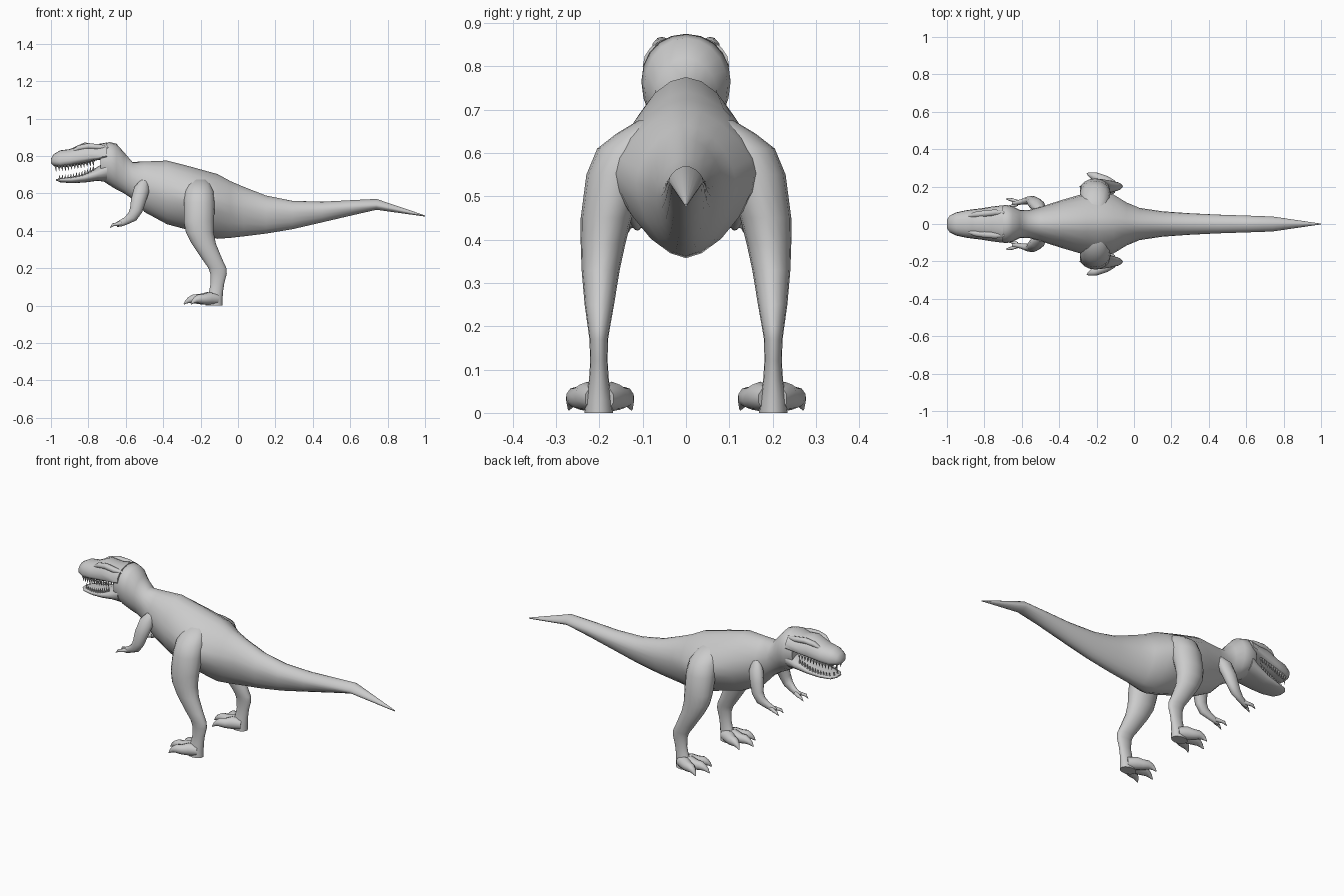
import bpy, bmesh, math
from mathutils import Vector


def skin(name, lofts, mirror=False, angle=50):
    """Make one object from several lofts; each loft is a list of rings of points."""
    bm = bmesh.new()
    for rings in lofts:
        vs = [[bm.verts.new(p) for p in r] for r in rings]
        n = len(vs[0])
        for a, b in zip(vs, vs[1:]):
            for i in range(n):
                j = (i + 1) % n
                bm.faces.new((a[i], a[j], b[j], b[i]))
        bm.faces.new(vs[0])
        bm.faces.new(vs[-1])
    bmesh.ops.recalc_face_normals(bm, faces=bm.faces)
    me = bpy.data.meshes.new(name)
    bm.to_mesh(me)
    bm.free()
    ob = bpy.data.objects.new(name, me)
    bpy.context.collection.objects.link(ob)
    if mirror:
        ob.modifiers.new("Mirror", 'MIRROR').use_axis = (False, True, False)
    bpy.ops.object.select_all(action='DESELECT')
    bpy.context.view_layer.objects.active = ob
    ob.select_set(True)
    bpy.ops.object.shade_smooth_by_angle(angle=math.radians(angle))
    return ob


def power(v, p):
    return math.copysign(abs(v) ** (2 / p), v)


def trunk(stations, n=20):
    """Upright rings along x: (x, top, bottom, height of widest point, half width, roundness)."""
    out = []
    for x, top, bot, mid, w, p in stations:
        ring = []
        for i in range(n):
            a = 2 * math.pi * i / n
            c, s = power(math.cos(a), p), power(math.sin(a), p)
            ring.append((x, w * c, mid + s * ((top - mid) if s > 0 else (mid - bot))))
        out.append(ring)
    return out


def column(levels, n=16):
    """Level rings up z: (z, x0, x1, y0, y1)."""
    return [[((x0 + x1) / 2 + (x1 - x0) / 2 * math.cos(2 * math.pi * i / n),
              (y0 + y1) / 2 + (y1 - y0) / 2 * math.sin(2 * math.pi * i / n), z)
             for i in range(n)] for z, x0, x1, y0, y1 in levels]


def tube(path, flat=1.0, n=10):
    """Rings along a path of (x, y, z, radius); flat scales the sideways width."""
    pts = [Vector(p[:3]) for p in path]
    out = []
    for k, p in enumerate(pts):
        t = (pts[min(k + 1, len(pts) - 1)] - pts[max(k - 1, 0)]).normalized()
        b = Vector((0, 1, 0))
        b = (b - t * b.dot(t)).normalized()
        a = t.cross(b)
        r = path[k][3]
        out.append([p + r * (a * math.cos(2 * math.pi * i / n)
                             + b * flat * math.sin(2 * math.pi * i / n)) for i in range(n)])
    return out


# Neck, torso and tail
skin("body", [trunk([
    (-0.735, .845, .675, .765, .085, 2.2),
    (-0.69, .875, .645, .765, .103, 2.1),
    (-0.65, .865, .62, .755, .096, 2),
    (-0.61, .82, .60, .72, .075, 2),
    (-0.565, .768, .57, .68, .074, 2),
    (-0.50, .77, .50, .64, .092, 1.9),
    (-0.38, .775, .435, .60, .13, 1.8),
    (-0.25, .742, .40, .57, .168, 1.6),
    (-0.19, .725, .38, .56, .178, 1.55),
    (-0.11, .703, .357, .55, .158, 1.6),
    (-0.04, .665, .362, .53, .115, 1.7),
    (0.03, .635, .37, .52, .086, 1.8),
    (0.15, .588, .385, .50, .068, 1.9),
    (0.29, .56, .408, .50, .058, 1.9),
    (0.45, .555, .445, .51, .05, 1.9),
    (0.60, .563, .48, .525, .045, 1.8),
    (0.74, .57, .512, .535, .04, 1.7),
    (1.0, .482, .476, .479, .002, 2)])])

# Head: skull with upper jaw
skin("upper_jaw", [trunk([
    (-1.0, .785, .76, .77, .022, 2),
    (-0.985, .81, .745, .772, .045, 2.2),
    (-0.95, .83, .738, .77, .062, 2.3),
    (-0.90, .836, .743, .775, .073, 2.2),
    (-0.865, .852, .748, .78, .078, 2.1),
    (-0.82, .872, .757, .785, .083, 2.1),
    (-0.76, .862, .776, .79, .093, 2.1),
    (-0.70, .872, .785, .80, .10, 2.1)])])

# Head: lower jaw
skin("lower_jaw", [trunk([
    (-0.972, .676, .668, .672, .025, 2),
    (-0.95, .681, .659, .673, .05, 2.4),
    (-0.89, .688, .654, .675, .064, 2.4),
    (-0.82, .703, .658, .685, .075, 2.3),
    (-0.75, .742, .667, .705, .088, 2.2),
    (-0.70, .775, .66, .73, .097, 2.1)])])

# Brow ridges
skin("brow_ridges", [tube([
    (-0.89, .04, .822, .006), (-0.85, .05, .843, .014), (-0.80, .056, .852, .016),
    (-0.74, .062, .847, .015), (-0.69, .06, .845, .008)], 1.1)], True)

# Teeth along both jaws
teeth = []
for k in range(13):
    f = k / 12
    y = .025 + .055 * f ** .4
    x, z, h = -.975 + .2 * f, .752 + .027 * max(0, f - .3), .034 - .012 * f
    teeth.append(tube([(x, y - .006, z, .007), (x + .003, y - .007, z - h, .001)], n=6))
    x, z = -.955 + .18 * f, .672 + .05 * f * f
    teeth.append(tube([(x, y - .01, z, .006), (x + .002, y - .01, z + .026, .001)], n=6))
skin("teeth", teeth, True)

# Hind legs
skin("hind_legs", [column([
    (.675, -.25, -.17, .05, .11),
    (.645, -.275, -.145, .05, .16),
    (.61, -.285, -.13, .06, .205),
    (.55, -.29, -.125, .09, .23),
    (.45, -.29, -.128, .125, .243),
    (.39, -.278, -.13, .14, .243),
    (.33, -.247, -.118, .153, .241),
    (.25, -.193, -.085, .166, .234),
    (.20, -.158, -.062, .175, .227),
    (.17, -.148, -.06, .18, .223),
    (.12, -.146, -.073, .181, .221),
    (.075, -.155, -.08, .178, .224),
    (.03, -.175, -.083, .17, .232),
    (0, -.175, -.083, .168, .234)])], True)

# Three clawed toes per foot
toes = []
for spread, reach in ((0, 1), (.068, .78), (-.072, .78)):
    toes.append(tube([(-.115 - .175 * reach * f, .2 + spread * g, z, r) for f, g, z, r in (
        (0, .1, .034, .03), (.3, .4, .038, .034), (.52, .65, .034, .027),
        (.7, .8, .036, .024), (.82, .9, .03, .017), (.92, .97, .02, .01), (1, 1.04, .007, .002))]))
skin("toes", toes, True)

# Small fore limbs with two fingers each
arms = [tube([
    (-.50, .075, .66, .025), (-.515, .098, .62, .042), (-.533, .115, .56, .04),
    (-.545, .125, .51, .034), (-.565, .125, .475, .029), (-.60, .118, .452, .02),
    (-.63, .113, .438, .017), (-.65, .112, .432, .012)], .75)]
for dy in (-.018, .016):
    arms.append(tube([
        (-.625, .113 + dy * .3, .44, .012), (-.652, .113 + dy, .434, .009),
        (-.668, .113 + dy * 1.2, .432, .008), (-.685, .113 + dy * 1.3, .416, .001)], n=8))
skin("arms", arms, True)
